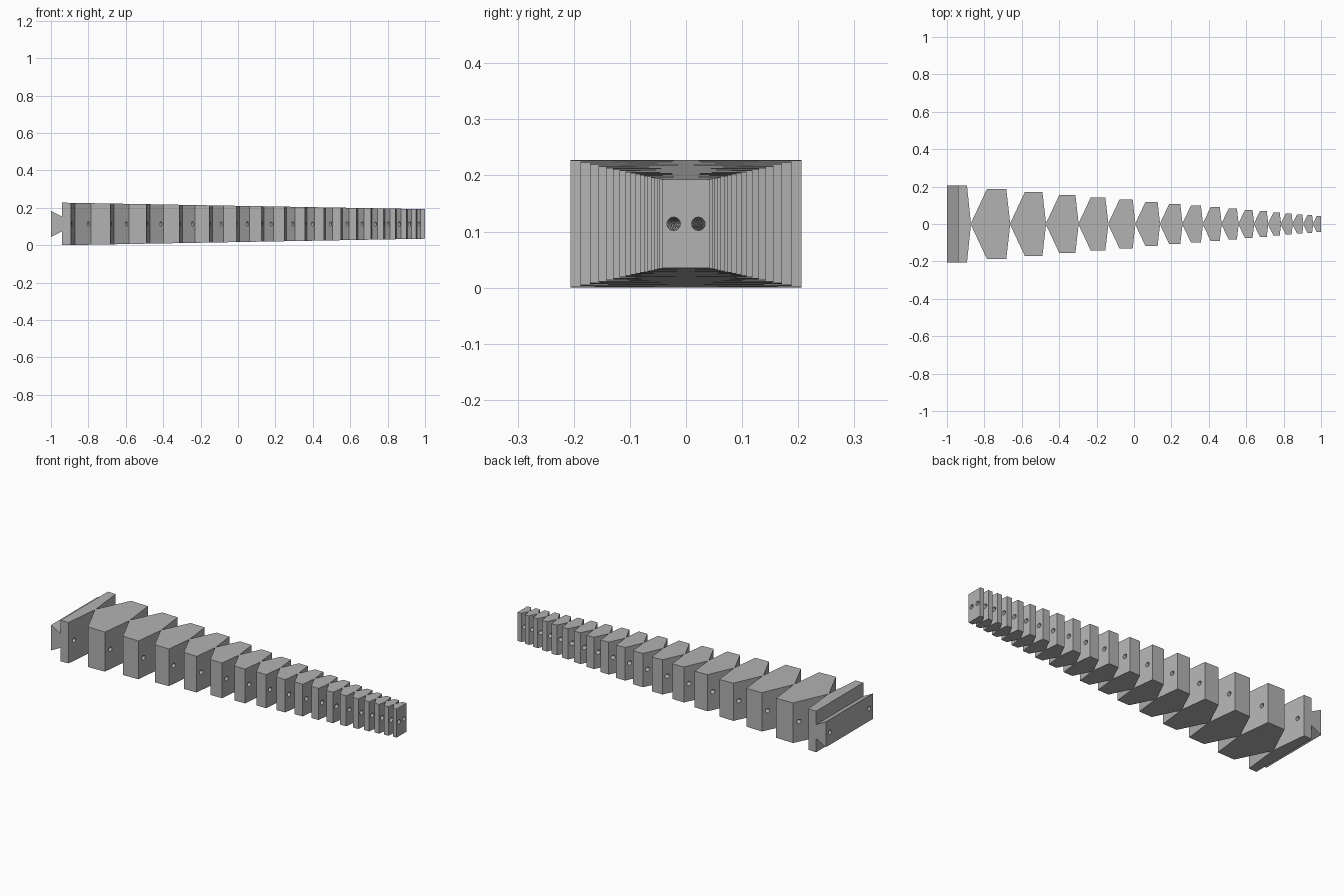
import bpy, bmesh, math
from mathutils import Vector

if "Cube" in bpy.data.objects:
    bpy.data.objects.remove(bpy.data.objects["Cube"])

grey = bpy.data.materials.new("plain_grey")
grey.diffuse_color = (0.45, 0.45, 0.45, 1)
grey.use_nodes = True
grey.node_tree.nodes["Principled BSDF"].inputs["Base Color"].default_value = grey.diffuse_color

MID = 0.1138            # height of the centre line
X0, X1 = -0.94, 1.0     # body ends
JOINT = -0.872          # first thin joint
N, R = 17, 0.911        # segment count and shrink ratio
WAIST = 0.004           # half thickness of the flexible joints


def half_height(x):
    return MID + (0.079 - MID) * (x - X0) / (X1 - X0)


def make_object(name, verts, faces):
    bm = bmesh.new()
    vs = [bm.verts.new(v) for v in verts]
    for f in faces:
        bm.faces.new([vs[i] for i in f])
    bmesh.ops.recalc_face_normals(bm, faces=bm.faces)
    me = bpy.data.meshes.new(name)
    bm.to_mesh(me)
    bm.free()
    me.materials.append(grey)
    ob = bpy.data.objects.new(name, me)
    bpy.context.collection.objects.link(ob)
    return ob


# Tapered spine outline: (x, half width) stations, base block first
stations = [(X0, 0.206), (-0.893, 0.206), (JOINT, WAIST)]
length = (X1 - JOINT) / ((1 - R ** (N - 1)) / (1 - R) + 0.9 * R ** (N - 1))
x, width = JOINT, 0.188
for i in range(N):
    stations += [(x + 0.41 * length, width), (x + 0.9 * length, width)]
    x += length
    if i < N - 1:
        stations.append((x, WAIST))
    length *= R
    width *= 0.912

# Segmented spine, each station a four-cornered ring
verts, faces = [], []
for x, w in stations:
    h = half_height(x)
    verts += [(x, -w, MID - h), (x, w, MID - h), (x, w, MID + h), (x, -w, MID + h)]
for s in range(len(stations) - 1):
    a = 4 * s
    for k in range(4):
        m = (k + 1) % 4
        faces.append((a + k, a + m, a + 4 + m, a + 4 + k))
end = len(verts) - 4
faces += [(0, 1, 2, 3), (end, end + 1, end + 2, end + 3)]
spine = make_object("segmented_spine", verts, faces)

# Dovetail mounting rail behind the base block
profile = [(-1.0, -0.07), (-0.938, -0.038), (-0.938, 0.038), (-1.0, 0.07)]
verts = [(px, y, MID + pz) for y in (-0.206, 0.206) for px, pz in profile]
faces = [(0, 1, 2, 3), (4, 5, 6, 7)]
faces += [(k, (k + 1) % 4, 4 + (k + 1) % 4, 4 + k) for k in range(4)]
rail = make_object("dovetail_rail", verts, faces)

# Two converging cord holes through everything
for side, label in ((-1, "right"), (1, "left")):
    a = Vector((-1.1, side * (0.022 + 0.0745 * 2.1), MID))
    b = Vector((1.1, side * (0.022 - 0.0745 * 0.1), MID))
    bpy.ops.mesh.primitive_cylinder_add(vertices=16, radius=0.012,
                                        depth=(b - a).length, location=(a + b) / 2)
    cutter = bpy.context.object
    cutter.name = label + "_cord_hole_cutter"
    cutter.rotation_euler = (b - a).to_track_quat('Z', 'Y').to_euler()
    cutter.data.materials.append(grey)
    cutter.hide_render = True
    cutter.display_type = 'WIRE'
    for ob in (spine, rail):
        cut = ob.modifiers.new(label + "_hole", 'BOOLEAN')
        cut.operation = 'DIFFERENCE'
        cut.solver = 'EXACT'
        cut.object = cutter
